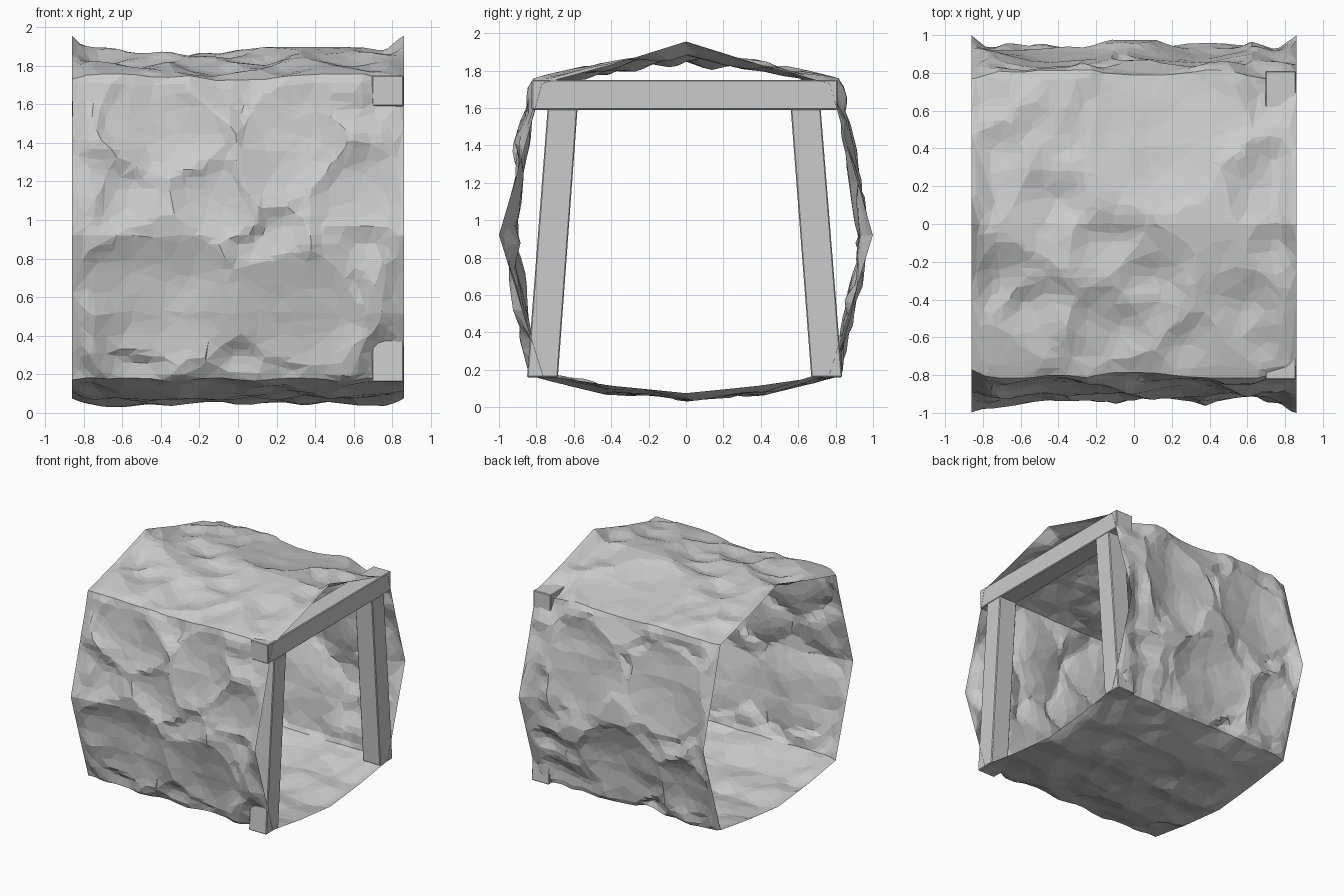
import bpy, bmesh
from math import sin, pi
from mathutils import Vector, noise

if "Cube" in bpy.data.objects:
    bpy.data.objects.remove(bpy.data.objects["Cube"])

HALF_X = 0.86


def new_object(name, bm):
    mesh = bpy.data.meshes.new(name)
    bm.to_mesh(mesh)
    bm.free()
    obj = bpy.data.objects.new(name, mesh)
    bpy.context.collection.objects.link(obj)
    return obj


def closed_ring(half):
    # half profile (top to bottom, +y side) mirrored into a closed loop
    return [Vector(p) for p in half] + [Vector((-y, z)) for y, z in half[-2:0:-1]]


def sample(ring, per_side):
    pts = []
    for i, a in enumerate(ring):
        b = ring[(i + 1) % len(ring)]
        pts += [a.lerp(b, k / per_side) for k in range(per_side)]
    return pts


# Tunnel cross-sections: rounded in the middle, angular at the open ends
middle = closed_ring([(0, 1.86), (0.42, 1.815), (0.79, 1.73), (0.885, 1.36),
                      (0.925, 0.92), (0.88, 0.52), (0.79, 0.18), (0.42, 0.09), (0, 0.05)])
end = closed_ring([(0, 1.955), (0.40, 1.83), (0.77, 1.73), (0.87, 1.36),
                   (1.0, 0.92), (0.875, 0.52), (0.765, 0.17), (0.40, 0.115), (0, 0.075)])
SIDE, COLS = 9, 64
mid_pts, end_pts = sample(middle, SIDE), sample(end, SIDE)
N = len(mid_pts)

# Large boulders, which bulge into the tunnel: centre and radius
boulders = [((-0.40, -0.9, 0.62), 0.36), ((0.28, -0.9, 0.55), 0.30),
            ((-0.12, -0.9, 1.10), 0.22), ((-0.40, -0.9, 1.48), 0.28),
            ((0.25, -0.9, 1.40), 0.28), ((0.65, -0.9, 1.15), 0.25),
            ((0.12, 0.52, 1.80), 0.40), ((-0.45, 0.9, 1.30), 0.34),
            ((0.30, 0.9, 1.25), 0.32), ((0.0, 0.9, 0.55), 0.33), ((-0.6, 0.9, 0.5), 0.25)]


def rock_height(p):
    warp = p + 0.10 * noise.noise_vector(p * 3.0)
    h = 0.13 * (noise.voronoi(warp * 2.6)[0][0] - 0.38)
    h += 0.04 * noise.noise(p * 2.6) + 0.03 * noise.noise(p * 6.0)
    for centre, r in boulders:
        d = (warp - Vector(centre)).length / r
        if d < 1.15:
            dome = -0.045 * (1 - d ** 2) + 0.012
            f = min(1.0, (1.15 - d) / 0.15)
            h = h * (1 - 0.8 * f) + dome * f
    return max(-0.06, min(0.05, h))


# Rock tunnel shell
bm = bmesh.new()
rows = []
for c in range(COLS + 1):
    x = HALF_X * (2 * c / COLS - 1)
    edge = min(1.0, (HALF_X - abs(x)) / 0.14)
    w = sin(edge * pi / 2)
    row = []
    for k in range(N):
        base = end_pts[k].lerp(mid_pts[k], w)
        tan = (mid_pts[(k + 2) % N] - mid_pts[k - 2]).normalized()
        out = Vector((-tan.y, tan.x))
        if out.dot(base - Vector((0, 0.95))) < 0:
            out = -out
        p = Vector((x, base.x, base.y))
        # the floor and ceiling are calmer than the walls
        calm = 0.5 if out.y < -0.6 else 0.75 if out.y > 0.6 else 1.0
        q = base + out * rock_height(p) * calm * (0.15 + 0.85 * w if 0 < c < COLS else 0)
        slide = 0.02 * noise.noise(p * 7 + Vector((5, 5, 5))) * w
        row.append(bm.verts.new((x + slide, q.x, max(0.0, q.y))))
    rows.append(row)
for a, b in zip(rows, rows[1:]):
    for k in range(N):
        j = (k + 1) % N
        bm.faces.new((a[k], a[j], b[j], b[k]))
bmesh.ops.recalc_face_normals(bm, faces=bm.faces)
rock = new_object("rock_tunnel", bm)
dec = rock.modifiers.new("facets", 'DECIMATE')
dec.ratio = 0.2


# Timber helper: a bar whose front and back y positions change with height
def timber(name, bottom, top, z0, z1, x0=0.695, x1=0.858):
    bm = bmesh.new()
    bmesh.ops.create_cube(bm, size=1)
    for v in bm.verts:
        y = (top if v.co.z > 0 else bottom)[int(v.co.y > 0)]
        v.co = (x1 if v.co.x > 0 else x0, y, z1 if v.co.z > 0 else z0)
    obj = new_object(name, bm)
    bev = obj.modifiers.new("worn_edges", 'BEVEL')
    bev.width = 0.006
    bev.segments = 1
    return obj


# Support frame: cross beam on two splayed posts
timber("cross_beam", (-0.825, 0.81), (-0.825, 0.81), 1.59, 1.75)
timber("front_post", (-0.85, -0.685), (-0.74, -0.58), 0.16, 1.595)
timber("back_post", (0.67, 0.835), (0.56, 0.72), 0.16, 1.595)
